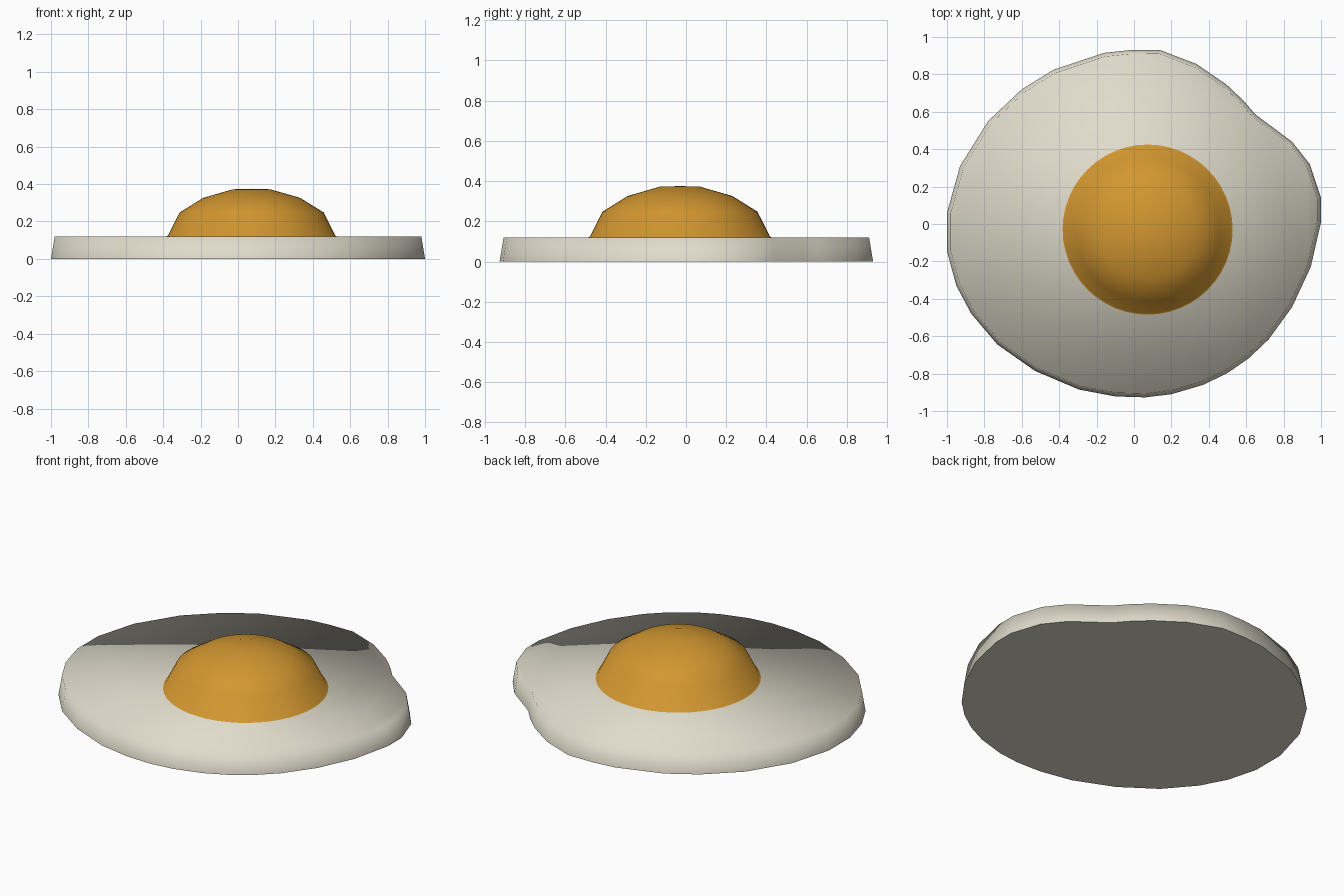
import bpy, bmesh, math
from mathutils import Vector

if "Cube" in bpy.data.objects:
    bpy.data.objects.remove(bpy.data.objects["Cube"])


def material(name, colour):
    m = bpy.data.materials.new(name)
    m.diffuse_color = (*colour, 1)
    m.use_nodes = True
    m.node_tree.nodes["Principled BSDF"].inputs["Base Color"].default_value = m.diffuse_color
    return m


def add_object(name, bm, mat):
    bmesh.ops.recalc_face_normals(bm, faces=bm.faces)
    for f in bm.faces:
        f.smooth = True
    me = bpy.data.meshes.new(name)
    bm.to_mesh(me)
    bm.free()
    me.materials.append(mat)
    ob = bpy.data.objects.new(name, me)
    bpy.context.collection.objects.link(ob)
    return ob


# Egg white: irregular puddle outline, slightly tapered slab
OUTLINE = [
    (1.0, .14), (.94, .32), (.845, .44), (.65, .585), (.585, .66), (.495, .745),
    (.335, .855), (.14, .93), (-.02, .93), (-.16, .915), (-.43, .825), (-.6, .72),
    (-.78, .55), (-.93, .31), (-1.0, .06), (-1.0, -.145), (-.95, -.33), (-.87, -.48),
    (-.73, -.645), (-.53, -.785), (-.295, -.885), (-.1, -.922), (.06, -.927),
    (.2, -.91), (.37, -.86), (.5, -.797), (.615, -.717), (.72, -.617),
    (.845, -.445), (.945, -.23), (1.0, .01)]
THICKNESS, TAPER = 0.12, 0.02

bm = bmesh.new()
low, high = [], []
n = len(OUTLINE)
for i, (x, y) in enumerate(OUTLINE):
    along = Vector(OUTLINE[(i + 1) % n]) - Vector(OUTLINE[i - 1])
    inward = Vector((-along.y, along.x)).normalized() * TAPER
    low.append(bm.verts.new((x, y, 0)))
    high.append(bm.verts.new((x + inward.x, y + inward.y, THICKNESS)))
for i in range(n):
    j = (i + 1) % n
    bm.faces.new((low[i], low[j], high[j], high[i]))
bm.faces.new(high)
base = bm.faces.new(low[::-1])
for e in base.edges:      # crisp edge round the flat underside
    e.smooth = False
add_object("egg_white", bm, material("cooked white", (.74, .71, .60)))

# Yolk: lathed dome with a thin flared lip that blends into the white
PROFILE = [(.455, .1205), (.448, .124), (.385, .248), (.26, .326), (.1, .372)]
CENTRE, SIDES = (0.073, -0.03), 48

bm = bmesh.new()
rings = []
for r, z in PROFILE:
    rings.append([bm.verts.new((CENTRE[0] + r * math.cos(a), CENTRE[1] + r * math.sin(a), z))
                  for a in (2 * math.pi * k / SIDES for k in range(SIDES))])
for a, b in zip(rings, rings[1:]):
    for k in range(SIDES):
        m = (k + 1) % SIDES
        bm.faces.new((a[k], a[m], b[m], b[k]))
tip = bm.verts.new((*CENTRE, .375))
for k in range(SIDES):
    bm.faces.new((rings[-1][k], rings[-1][(k + 1) % SIDES], tip))
add_object("yolk", bm, material("yolk orange", (.65, .31, .03)))
